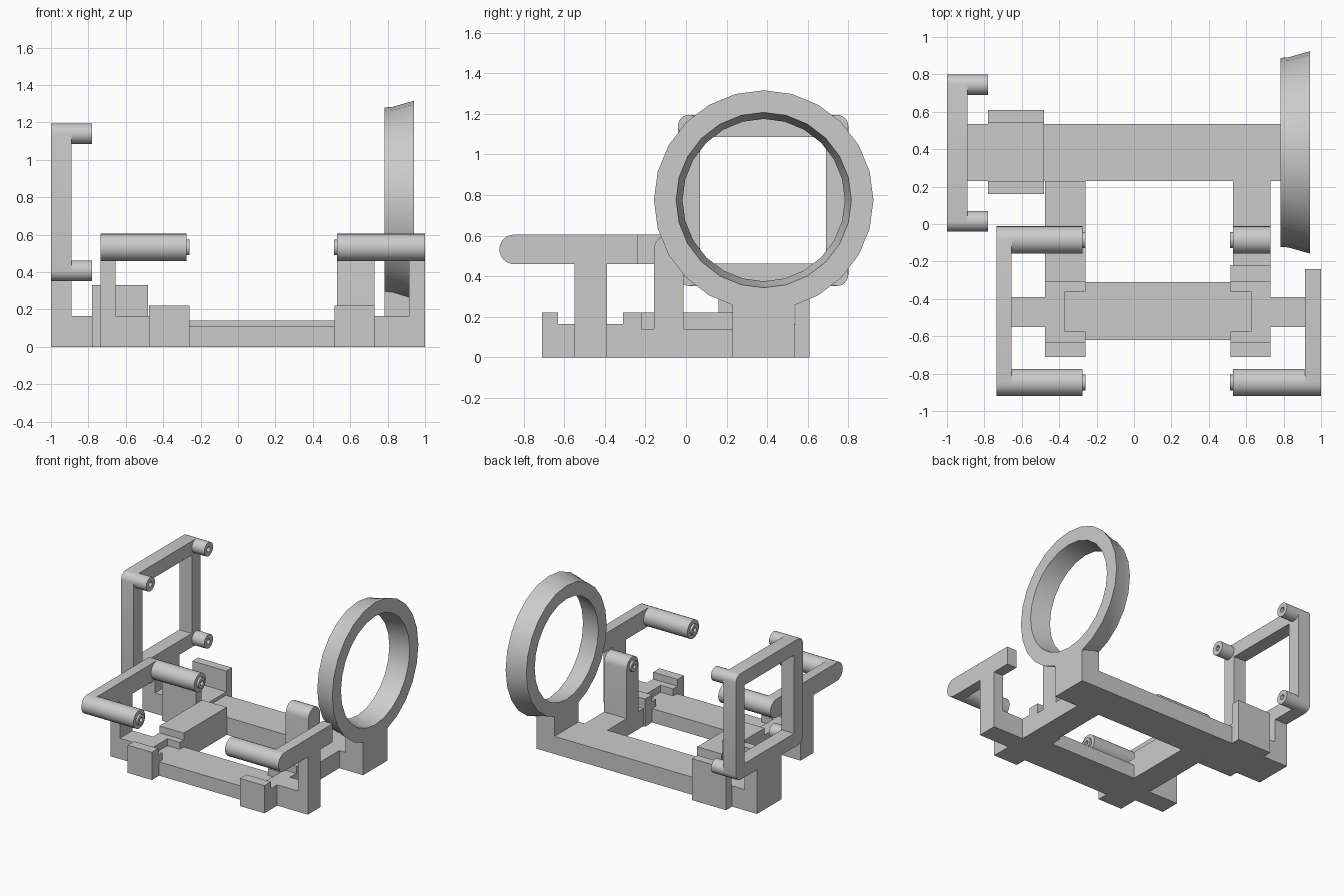
import bpy, bmesh, math
from math import pi, sin, cos

if "Cube" in bpy.data.objects:
    bpy.data.objects.remove(bpy.data.objects["Cube"])

grey = bpy.data.materials.new("light_grey")
grey.diffuse_color = (0.6, 0.6, 0.6, 1)
grey.use_nodes = True
grey.node_tree.nodes["Principled BSDF"].inputs["Base Color"].default_value = grey.diffuse_color


def finish(bm, name):
    bmesh.ops.recalc_face_normals(bm, faces=bm.faces[:])
    mesh = bpy.data.meshes.new(name)
    bm.to_mesh(mesh)
    bm.free()
    mesh.materials.append(grey)
    ob = bpy.data.objects.new(name, mesh)
    bpy.context.collection.objects.link(ob)
    bpy.ops.object.select_all(action='DESELECT')
    ob.select_set(True)
    bpy.context.view_layer.objects.active = ob
    bpy.ops.object.shade_smooth_by_angle(angle=math.radians(32))
    return ob


def box(name, x0, x1, y0, y1, z0, z1):
    bm = bmesh.new()
    bmesh.ops.create_cube(bm, size=1)
    for v in bm.verts:
        v.co = ((x0 + x1) / 2 + v.co.x * (x1 - x0),
                (y0 + y1) / 2 + v.co.y * (y1 - y0),
                (z0 + z1) / 2 + v.co.z * (z1 - z0))
    return finish(bm, name)


def lathe(name, profile, y, z, n=24, closed=False):
    """Turn (x, radius) pairs around an axis parallel to x."""
    bm = bmesh.new()
    rings = [[bm.verts.new((x, y + r * sin(2 * pi * i / n), z + r * cos(2 * pi * i / n)))
              for i in range(n)] for x, r in profile]
    pairs = list(zip(rings, rings[1:])) + ([(rings[-1], rings[0])] if closed else [])
    for a, b in pairs:
        for i in range(n):
            j = (i + 1) % n
            bm.faces.new((a[i], a[j], b[j], b[i]))
    if not closed:
        bm.faces.new(rings[0])
        bm.faces.new(rings[-1])
    return finish(bm, name)


def plate(name, loops, x0, x1):
    """Fill (y, z) outlines (later ones are holes) and extrude along x."""
    bm = bmesh.new()
    edges = []
    for pts in loops:
        vs = [bm.verts.new((x0, y, z)) for y, z in pts]
        edges += [bm.edges.new((vs[i], vs[(i + 1) % len(vs)])) for i in range(len(vs))]
    bmesh.ops.triangle_fill(bm, edges=edges, use_beauty=True)
    out = bmesh.ops.extrude_face_region(bm, geom=bm.faces[:], use_keep_orig=True)
    for v in out['geom']:
        if isinstance(v, bmesh.types.BMVert):
            v.co.x = x1
    return finish(bm, name)


def arc(y, z, r, a0, a1, n):
    return [(y + r * cos(math.radians(a0 + (a1 - a0) * i / n)),
             z + r * sin(math.radians(a0 + (a1 - a0) * i / n))) for i in range(n + 1)]


def rod(name, x0, x1, y, z, r, pin):
    """Rod ending in a short pin with a small hole."""
    s = 1 if x1 > x0 else -1
    lathe(name, [(x0, r), (x1, r), (x1, pin), (x1 + s * .017, pin),
                 (x1 + s * .017, .018), (x1 - s * .05, .018)], y, z)


# Base: rear beam, front bar, rails joining them
box("rear_beam", -.48, .79, .23, .535, 0, .14)
box("front_bar", -.37, .625, -.62, -.31, 0, .11)
box("left_rail", -.475, -.26, -.31, .23, 0, .22)
box("right_rail", .53, .73, -.22, .23, 0, .14)

# Front clamps: two walls and a notched floor, one per side
for side, xo, xi, xm, rear in (("left", -.475, -.26, -.37, -.29), ("right", .73, .515, .625, -.22)):
    a, b = sorted((xo, xi))
    box(side + "_clamp_front_wall", a, b, -.71, -.63, 0, .22)
    if side == "right":
        box(side + "_clamp_rear_wall", a, b, -.31, rear, 0, .22)
    c, d = sorted((xo, xm))
    box(side + "_clamp_floor", c, d, -.63, -.31, 0, .165)
    box(side + "_clamp_front_lip", a, b, -.63, -.575, 0, .165)
    box(side + "_clamp_rear_lip", a, b, -.36, -.31, 0, .165)

# Rear clamp
box("rear_clamp_floor", -.78, -.48, .16, .61, 0, .165)
box("rear_clamp_back_wall", -.78, -.48, .54, .61, 0, .33)
box("rear_clamp_front_wall", -.78, -.48, .16, .23, 0, .33)

# Square frame with rounded corners, its foot and four posts
F, Y0, Y1, Z0, Z1 = .055, .015, .745, .407, 1.14
corners = [(Y1, Z1, 0), (Y0, Z1, 90), (Y0, Z0, 180), (Y1, Z0, 270)]
outline = [p for y, z, a in corners for p in arc(y, z, F, a, a + 90, 6)]
hole = [(Y0 + F, Z0 + F), (Y1 - F, Z0 + F), (Y1 - F, Z1 - F), (Y0 + F, Z1 - F)]
plate("square_frame", [outline, hole], -1, -.89)
for y, z, _ in corners:
    lathe("frame_post", [(-.89, F), (-.78, F), (-.78, .02), (-.87, .02)], y, z)
box("frame_foot", -1, -.89, .23, .535, 0, .37)
box("frame_arm", -.89, -.78, .23, .535, 0, .165)

# Ring with flared rim on a pedestal
lathe("ring", [(.783, .505), (.825, .508), (.94, .541), (.94, .432), (.783, .40)],
      .383, .775, closed=True)
box("ring_pedestal", .783, .94, .23, .535, 0, .33)

# Side stands: foot, column, rounded arm and pinned rods
R, ZR, YF, YB = .073, .532, -.847, -.085
front_round = arc(YF, ZR, R, 90, 270, 12)
plate("left_arm", [front_round + arc(YB, ZR, R, -90, 90, 12)], -.735, -.655)
plate("right_arm", [front_round + [(-.24, ZR - R), (-.24, ZR + R)]], .915, 1)
for side, x0, x1, foot in (("left", -.735, -.655, -.475), ("right", .915, 1, .73)):
    box(side + "_column", x0, x1, -.55, -.39, 0, ZR - R + .005)
    a, b = sorted((foot, x1 if side == "left" else x0))
    box(side + "_foot", a, b, -.55, -.39, 0, .165)
for y in (YF, YB):
    rod("left_rod", -.655, -.275, y, ZR, R, .042)
rod("right_rod", .915, .53, YF, ZR, R, .042)

# Short upright with rounded top and pin
plate("right_upright", [arc(YB, ZR, R, 0, 180, 12) + [(YB - R, 0), (YB + R, 0)]], .53, .73)
rod("upright_pin", .55, .53, YB, ZR, .05, .042)
